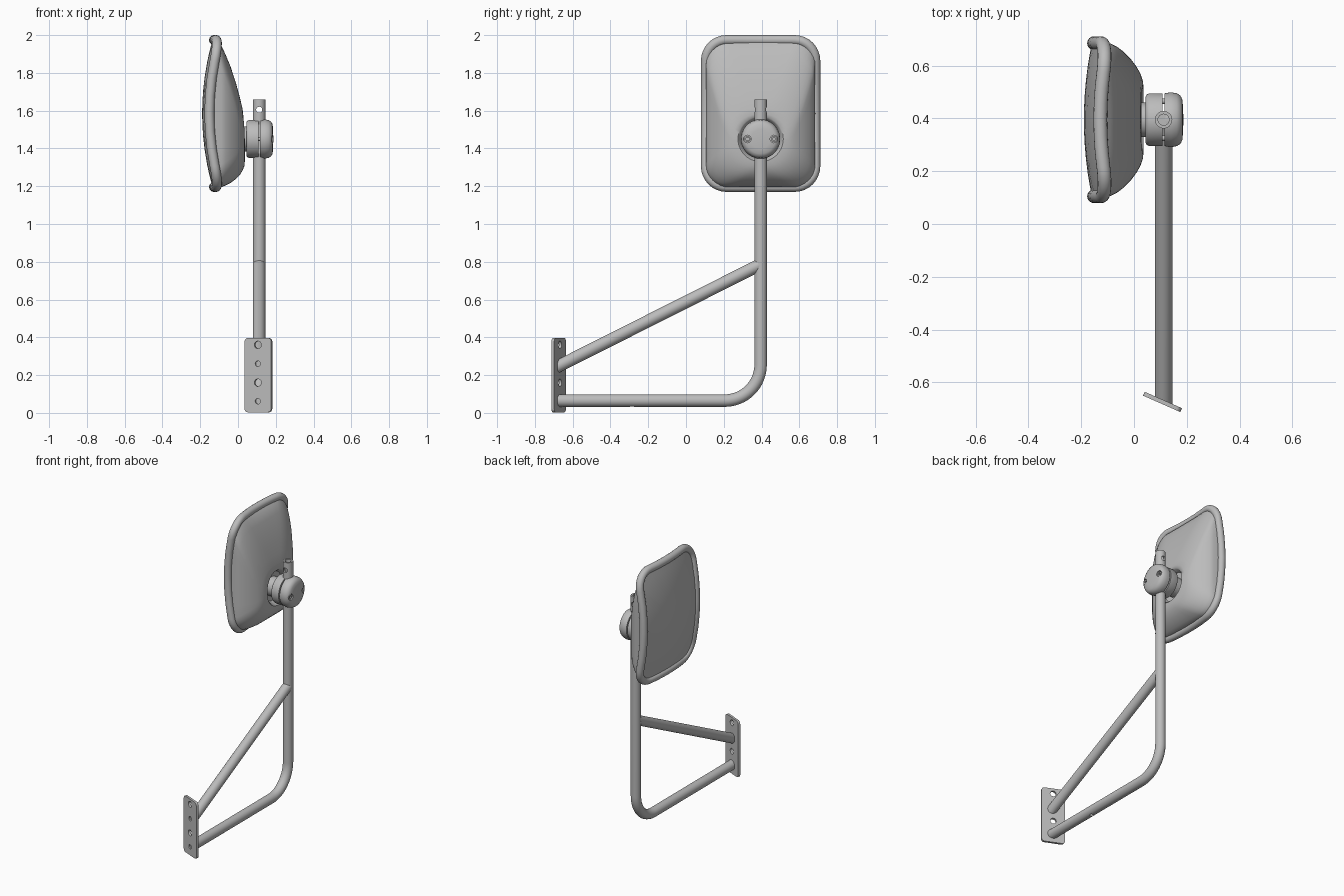
import bpy, bmesh, math
from mathutils import Vector, Matrix

if "Cube" in bpy.data.objects:
    bpy.data.objects.remove(bpy.data.objects["Cube"])

GREY = (0.5, 0.5, 0.5, 1)
metal = bpy.data.materials.new("grey_metal")
metal.use_nodes = True
metal.diffuse_color = GREY
metal.node_tree.nodes["Principled BSDF"].inputs["Base Color"].default_value = GREY

PX, PY = 0.112, 0.395          # pole axis
CZ = 1.585                     # mirror centre height
MZ = 1.45                      # mount height
PLATE = Vector((0.108, -0.674, 0.2))
SLOPE = -0.44                  # plate turn, dy/dx


def finish(name, bm, angle=35):
    bmesh.ops.remove_doubles(bm, verts=bm.verts, dist=1e-5)
    bmesh.ops.recalc_face_normals(bm, faces=bm.faces)
    me = bpy.data.meshes.new(name)
    bm.to_mesh(me)
    bm.free()
    me.materials.append(metal)
    ob = bpy.data.objects.new(name, me)
    bpy.context.collection.objects.link(ob)
    smooth(ob, angle)
    return ob


def activate(ob):
    bpy.ops.object.select_all(action='DESELECT')
    ob.select_set(True)
    bpy.context.view_layer.objects.active = ob


def smooth(ob, angle=35):
    activate(ob)
    bpy.ops.object.shade_smooth_by_angle(angle=math.radians(angle))


def loft(bm, rings, cap_start=True, cap_end=True, closed=False):
    loops = [[bm.verts.new(p) for p in ring] for ring in rings]
    n = len(loops[0])
    pairs = list(zip(loops, loops[1:])) + ([(loops[-1], loops[0])] if closed else [])
    for a, b in pairs:
        for i in range(n):
            j = (i + 1) % n
            bm.faces.new((a[i], a[j], b[j], b[i]))
    if cap_start and not closed:
        bm.faces.new(loops[0])
    if cap_end and not closed:
        bm.faces.new(loops[-1])


def cylinder(name, centre, axis, radius, depth, sides=24):
    bm = bmesh.new()
    rot = Vector(axis).to_track_quat('Z', 'Y').to_matrix().to_4x4()
    bmesh.ops.create_cone(bm, cap_ends=True, segments=sides, radius1=radius, radius2=radius,
                          depth=depth, matrix=Matrix.Translation(centre) @ rot)
    return finish(name, bm)


def cut(ob, *cutters):
    for c in cutters:
        c.hide_render = True
        activate(ob)
        mod = ob.modifiers.new("cut", 'BOOLEAN')
        mod.operation, mod.solver, mod.object = 'DIFFERENCE', 'EXACT', c
        bpy.ops.object.modifier_apply(modifier=mod.name)
        bpy.data.objects.remove(c)
    smooth(ob)


def tube(name, path, radius, sides=32):
    """Round tube along (y, z) points; its first end is mitred to the plate."""
    rings = []
    pts = [Vector((PX, y, z)) for y, z in path]
    for i, p in enumerate(pts):
        d = (pts[min(i + 1, len(pts) - 1)] - pts[max(i - 1, 0)]).normalized()
        n = Vector((0, -d.z, d.y))
        ring = []
        for k in range(sides):
            a = math.tau * k / sides
            v = p + radius * (math.cos(a) * Vector((1, 0, 0)) + math.sin(a) * n)
            if i == 0:
                v += d * ((PLATE.y + SLOPE * (v.x - PLATE.x) - v.y) / d.y)
            ring.append(v)
        rings.append(ring)
    bm = bmesh.new()
    loft(bm, rings)
    return finish(name, bm)


def lathe(name, profile, sides=64):
    """Turn (x, radius) points around the mount axis."""
    bm = bmesh.new()
    rings = [[Vector((x, PY + r * math.cos(math.tau * k / sides), MZ + r * math.sin(math.tau * k / sides)))
              for k in range(sides)] for x, r in profile]
    loft(bm, rings)
    return finish(name, bm)


def rounded_loop(hy, lo, hi, r, arc=8, side=6):
    """Rounded rectangle of (y, z) points."""
    corners = [(PY + hy - r, hi - r), (PY - hy + r, hi - r), (PY - hy + r, lo + r), (PY + hy - r, lo + r)]
    arcs = [[Vector((y + r * math.cos(a), z + r * math.sin(a)))
             for a in (math.pi / 2 * (q + k / arc) for k in range(arc + 1))]
            for q, (y, z) in enumerate(corners)]
    out = []
    for q in range(4):
        out += arcs[q]
        end, nxt = arcs[q][-1], arcs[(q + 1) % 4][0]
        out += [end.lerp(nxt, k / side) for k in range(1, side)]
    return out


def bulge(y, z):
    return -0.19 + 0.36 * ((y - PY) ** 2 + (z - CZ) ** 2)


# mirror rim: round bead following the bulged outline
edge = rounded_loop(0.29, 1.196, 1.974, 0.11)
rings = []
for i, p in enumerate(edge):
    t = (edge[(i + 1) % len(edge)] - edge[i - 1]).normalized()
    out = Vector((0, t.y, -t.x))
    c = Vector((bulge(*p) + 0.008, p.x, p.y))
    rings.append([c + 0.026 * (math.cos(a) * out + math.sin(a) * Vector((1, 0, 0)))
                  for a in (math.tau * k / 16 for k in range(16))])
bm = bmesh.new()
loft(bm, rings, closed=True)
finish("mirror_rim", bm)

# mirror glass: shallow bulged sheet
centre = Vector((PY, CZ))
rings = []
for s in (1, 0.85, 0.7, 0.5, 0.3, 0.12):
    pts = [centre.lerp(p, s) for p in edge]
    rings.append([Vector((bulge(*p), p.x, p.y)) for p in pts])
bm = bmesh.new()
loft(bm, rings, cap_start=False)
finish("mirror_glass", bm, 60)

# shell: lofted outlines, ending in a round recess at the mount
rings = [[Vector((bulge(*p) + 0.012, p.x, p.y)) for p in edge]]
for x, hy, lo, hi, r in ((-0.088, 0.288, 1.195, 1.945, 0.12), (-0.065, 0.277, 1.204, 1.895, 0.125),
                         (-0.04, 0.258, 1.217, 1.835, 0.13), (-0.012, 0.23, 1.238, 1.75, 0.13),
                         (0.01, 0.2, 1.26, 1.67, 0.13), (0.024, 0.175, 1.283, 1.61, 0.13),
                         (0.034, 0.147, 1.308, 1.58, 0.125)):
    last = rounded_loop(hy, lo, hi, r)
    rings.append([Vector((x - 0.08 * max(0, p.y - 1.5) * (x > 0.03), p.x, p.y)) for p in last])
hub = Vector((PY, MZ))
dirs = [(p - hub).normalized() for p in last]
for x, r in ((0.036, 0.12), (0.028, 0.112), (-0.01, 0.1), (-0.015, 0.05)):
    ring = [hub + d * r for d in dirs]
    rings.append([Vector((x - 0.1 * max(0, p.y - MZ) * (x > 0.02), p.x, p.y)) for p in ring])
bm = bmesh.new()
loft(bm, rings, cap_start=False)
finish("mirror_shell", bm, 40)

# mount neck and two clamp halves
lathe("mount_neck", [(-0.02, 0), (-0.02, 0.065), (0.05, 0.065), (0.05, 0)])
lathe("clamp_inner", [(0.044, 0), (0.044, 0.088), (0.049, 0.096), (0.058, 0.1), (0.108, 0.1), (0.108, 0)])
outer = lathe("clamp_outer", [(0.116, 0), (0.116, 0.1), (0.14, 0.104), (0.162, 0.1), (0.175, 0.092),
                              (0.183, 0.078), (0.186, 0.05), (0.187, 0)])

# clamp screws in counterbored holes
for side, label in ((-1, "front"), (1, "back")):
    y = PY + side * 0.07
    cut(outer, cylinder("bore", (0.185, y, MZ), (1, 0, 0), 0.02, 0.04))
    cylinder(label + "_screw_shaft", (0.11, y, MZ), (1, 0, 0), 0.01, 0.1)
    head = cylinder(label + "_screw_head", (0.17, y, MZ), (1, 0, 0), 0.016, 0.02)
    cut(head, cylinder("socket", (0.18, y, MZ), (1, 0, 0), 0.009, 0.02, 6))

# bent pole with hollow, drilled top
R = 0.19
bend = [(PY - R + R * math.sin(a), 0.065 + R - R * math.cos(a))
        for a in (math.pi / 2 * k / 16 for k in range(17))]
pole = tube("bent_pole", [(-0.67, 0.065)] + bend + [(PY, 1.66)], 0.033)
cut(pole, cylinder("pole_bore", (PX, PY, 1.65), (0, 0, 1), 0.021, 0.2),
    cylinder("pin_hole", (PX, PY, 1.605), (0, 1, 0), 0.016, 0.2),
    cylinder("drain_hole", (PX, -0.285, 0.03), (0, 0, 1), 0.012, 0.04))

# diagonal brace
tube("diagonal_brace", [(-0.67, 0.25), (PY - 0.008, 0.782)], 0.033)

# turned mounting plate with rounded corners and four holes
normal = Vector((-SLOPE, 1, 0)).normalized()
along = Vector((normal.y, -normal.x, 0))
outline = rounded_loop(0.077, 0.003, 0.397, 0.02, 6, 2)
rings = [[Vector((PLATE.x, PLATE.y, p.y)) + along * (p.x - PY) + normal * off for p in outline]
         for off in (-0.008, 0.008)]
bm = bmesh.new()
loft(bm, rings)
plate = finish("mounting_plate", bm)
for z, r in ((0.36, 0.02), (0.26, 0.015), (0.16, 0.02), (0.062, 0.015)):
    cut(plate, cylinder("bolt_hole", (PLATE.x, PLATE.y, z), normal, r, 0.1))
